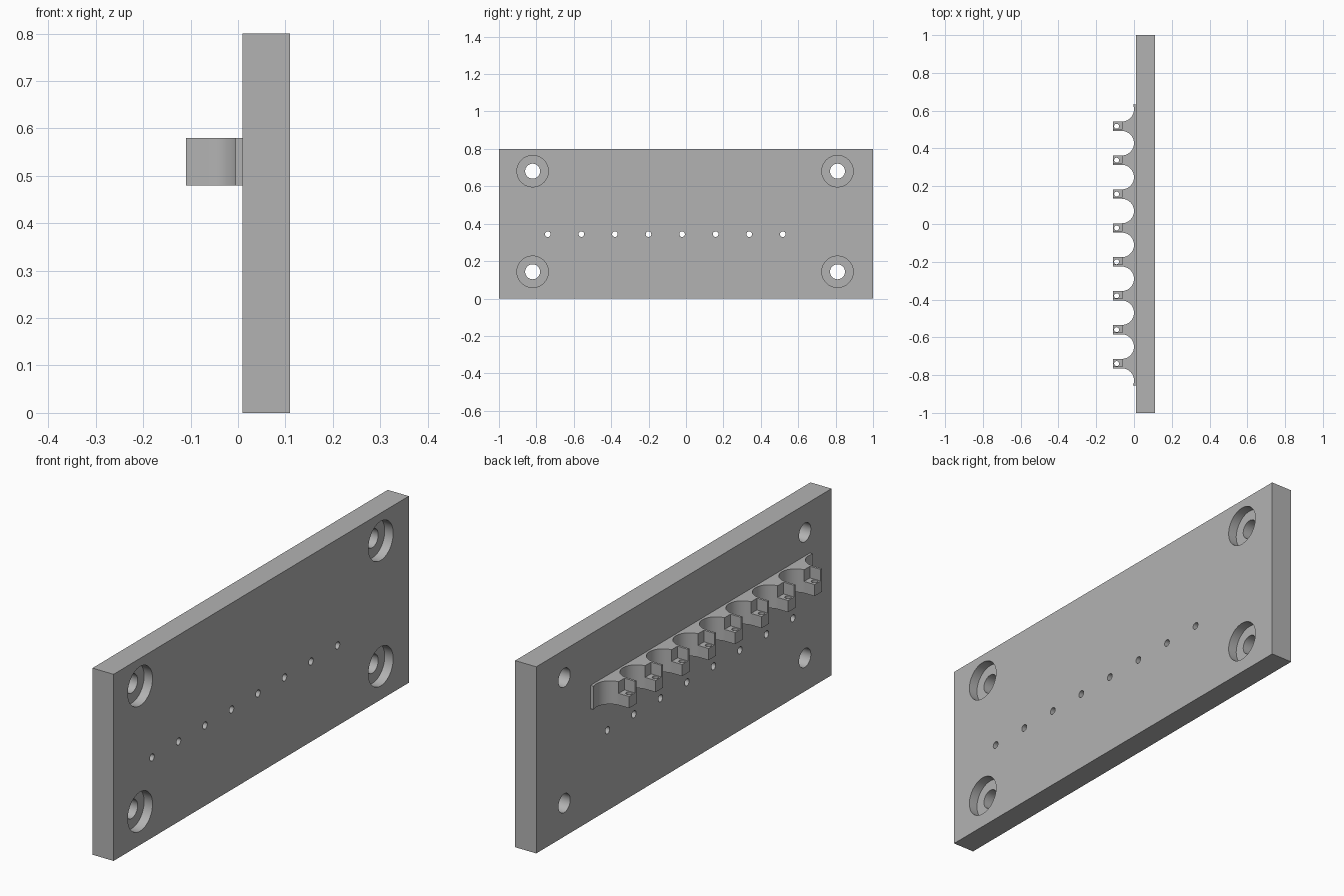
import bpy
import bmesh
import math
from mathutils import Matrix, Vector

cube = bpy.data.objects.get("Cube")
if cube:
    bpy.data.objects.remove(cube, do_unlink=True)

grey = bpy.data.materials.new("plain grey")
grey.use_nodes = True
COLOUR = (0.45, 0.45, 0.45, 1)
grey.diffuse_color = COLOUR
grey.node_tree.nodes["Principled BSDF"].inputs["Base Color"].default_value = COLOUR

PITCH, COUNT = 0.1795, 8
ARMS = [-0.739 + PITCH * i for i in range(COUNT)]
FRONT, BACK = 0.11, 0.01            # the two broad faces of the plate
LOW, HIGH, SHELF = 0.48, 0.58, 0.53  # heights on the rack
TIP, BAY_R = -0.11, 0.065


def finish(name, bm):
    bmesh.ops.recalc_face_normals(bm, faces=bm.faces)
    mesh = bpy.data.meshes.new(name)
    bm.to_mesh(mesh)
    bm.free()
    obj = bpy.data.objects.new(name, mesh)
    bpy.context.collection.objects.link(obj)
    mesh.materials.append(grey)
    return obj


def add_box(bm, low, high):
    low, high = Vector(low), Vector(high)
    bmesh.ops.create_cube(bm, size=1, matrix=Matrix.Translation((low + high) / 2)
                          @ Matrix.Diagonal((*(high - low), 1)))


def add_cylinder(bm, start, end, radius, segments=48):
    start, end = Vector(start), Vector(end)
    turn = (end - start).to_track_quat("Z", "Y").to_matrix().to_4x4()
    bmesh.ops.create_cone(bm, cap_ends=True, segments=segments, radius1=radius,
                          radius2=radius, depth=(end - start).length,
                          matrix=Matrix.Translation((start + end) / 2) @ turn)


def cut(obj, bm):
    """Subtract the shapes in bm from obj, then discard them."""
    cutter = finish("cutter", bm)
    cutter.hide_render = True
    mod = obj.modifiers.new("cut", "BOOLEAN")
    mod.operation, mod.solver, mod.object = "DIFFERENCE", "EXACT", cutter
    bpy.context.view_layer.objects.active = obj
    bpy.ops.object.modifier_apply(modifier=mod.name)
    bpy.data.objects.remove(cutter, do_unlink=True)


def smooth(obj):
    bpy.ops.object.select_all(action="DESELECT")
    obj.select_set(True)
    bpy.context.view_layer.objects.active = obj
    bpy.ops.object.shade_smooth_by_angle(angle=math.radians(30))


# Mounting plate with pin holes and counterbored screw holes
bm = bmesh.new()
add_box(bm, (BACK, -1, 0), (FRONT, 1, 0.8))
plate = finish("mounting_plate", bm)

holes, bores = bmesh.new(), bmesh.new()
for y in (-0.82, 0.81):
    for z in (0.143, 0.681):
        add_cylinder(holes, (-0.1, y, z), (0.2, y, z), 0.04)
        add_cylinder(bores, (FRONT - 0.04, y, z), (0.2, y, z), 0.084)
for y in ARMS:
    add_cylinder(holes, (-0.1, y, 0.344), (0.2, y, 0.344), 0.015, 24)
cut(plate, holes)
cut(plate, bores)
smooth(plate)

# Rack: a thin strip with arms separated by round bays
half = PITCH / 2
reach = 0.025                        # strip overhang past the outer bay centres
overhang = math.asin(reach / BAY_R)
outline = [(BACK, ARMS[-1] + half + reach), (BACK, ARMS[0] - half - reach)]
for i in range(COUNT + 1):
    centre = ARMS[0] - half + PITCH * i
    start = -overhang if i == 0 else -math.pi / 2
    end = overhang if i == COUNT else math.pi / 2
    if i > 0:
        outline.append((TIP, centre - BAY_R))
    for k in range(25):
        a = start + (end - start) * k / 24
        outline.append((-BAY_R + BAY_R * math.cos(a), centre + BAY_R * math.sin(a)))
    if i < COUNT:
        outline.append((TIP, centre + BAY_R))

bm = bmesh.new()
base = bm.faces.new([bm.verts.new((x, y, LOW)) for x, y in outline])
top = bmesh.ops.extrude_face_region(bm, geom=[base])["geom"]
bmesh.ops.translate(bm, vec=(0, 0, HIGH - LOW),
                    verts=[v for v in top if isinstance(v, bmesh.types.BMVert)])
rack = finish("hook_rack", bm)

# Open pocket and drain hole in every arm
pockets, drains = bmesh.new(), bmesh.new()
for y in ARMS:
    add_box(pockets, (TIP - 0.05, y - 0.015, SHELF), (-0.06, y + 0.03, HIGH + 0.05))
    add_cylinder(drains, (-0.092, y, LOW - 0.1), (-0.092, y, HIGH + 0.1), 0.013, 24)
cut(rack, pockets)
cut(rack, drains)
smooth(rack)
